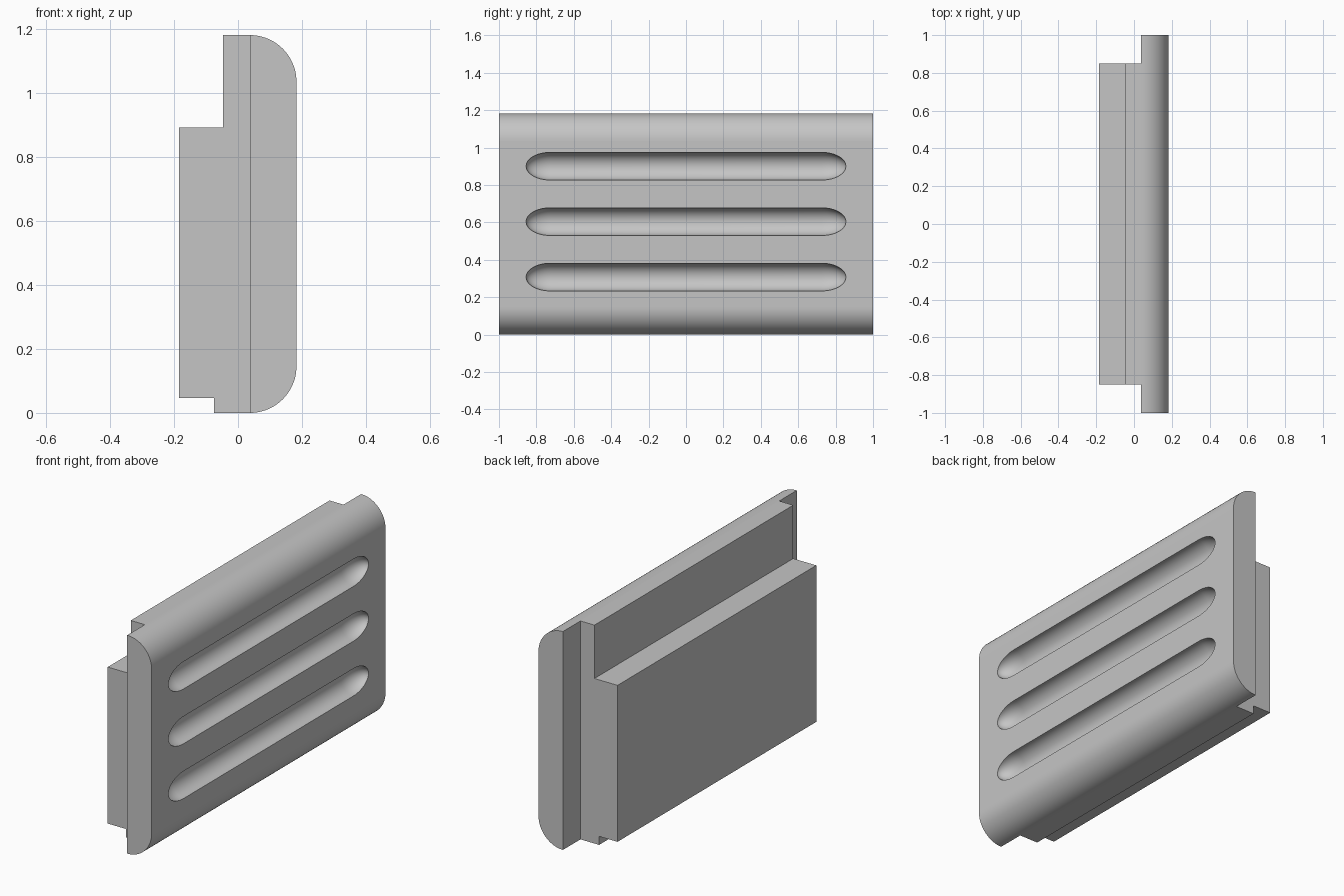
import bpy
import bmesh
import math
from mathutils import Matrix

default = bpy.data.objects.get("Cube")
if default:
    bpy.data.objects.remove(default, do_unlink=True)

# Plain grey for the whole model
grey = bpy.data.materials.new("plain grey")
grey.use_nodes = True
grey.diffuse_color = (0.56, 0.56, 0.56, 1)
grey.node_tree.nodes["Principled BSDF"].inputs["Base Color"].default_value = grey.diffuse_color

HEIGHT = 1.182
JOINT_X = 0.037     # where the panel meets its backing
FACE_X = 0.183
RADIUS = FACE_X - JOINT_X


def add_object(name, bm):
    bmesh.ops.recalc_face_normals(bm, faces=bm.faces)
    mesh = bpy.data.meshes.new(name)
    bm.to_mesh(mesh)
    bm.free()
    mesh.materials.append(grey)
    obj = bpy.data.objects.new(name, mesh)
    bpy.context.collection.objects.link(obj)
    return obj


def extrude_profile(name, points, half_length):
    """Extrude an (x, z) outline along y, centred."""
    bm = bmesh.new()
    face = bm.faces.new([bm.verts.new((x, -half_length, z)) for x, z in points])
    new = bmesh.ops.extrude_face_region(bm, geom=[face])["geom"]
    verts = [v for v in new if isinstance(v, bmesh.types.BMVert)]
    bmesh.ops.translate(bm, verts=verts, vec=(0, 2 * half_length, 0))
    return add_object(name, bm)


def arc(cx, cz, start, end, steps=24):
    angles = [math.radians(start + (end - start) * i / steps) for i in range(steps + 1)]
    return [(cx + RADIUS * math.cos(a), cz + RADIUS * math.sin(a)) for a in angles]


# Stepped backing block
extrude_profile("backing_block", [
    (JOINT_X, 0), (-0.075, 0), (-0.075, 0.046), (-0.185, 0.046),
    (-0.185, 0.893), (-0.047, 0.893), (-0.047, HEIGHT), (JOINT_X, HEIGHT)], 0.85)

# Front panel with rounded top and bottom edges
panel = extrude_profile(
    "front_panel",
    arc(JOINT_X, RADIUS, -90, 0) + arc(JOINT_X, HEIGHT - RADIUS, 0, 90), 1.0)

# Three long scooped grooves: round channels with stretched round ends
SCOOP, END, HALF = 0.074, 0.13, 0.855
for i in range(3):
    bm = bmesh.new()
    bmesh.ops.create_uvsphere(bm, u_segments=48, v_segments=24, radius=1,
                              matrix=Matrix.Rotation(math.pi / 2, 4, "X"))
    middle = [e for e in bm.edges if all(abs(v.co.y) < 1e-4 for v in e.verts)]
    bmesh.ops.split_edges(bm, edges=middle)
    for face in bm.faces:
        face.tag = face.calc_center_median().y > 0
    for v in bm.verts:
        side = 1 if v.link_faces[0].tag else -1
        v.co = (v.co.x * SCOOP, v.co.y * END + side * (HALF - END), v.co.z * SCOOP)
    rim = [e for e in bm.edges if e.is_boundary]
    bmesh.ops.bridge_loops(bm, edges=rim)
    cutter = add_object("groove_cutter", bm)
    cutter.location = (FACE_X, 0, 0.307 + 0.2965 * i)
    cutter.hide_render = True
    bpy.context.view_layer.update()
    cut = panel.modifiers.new("groove", "BOOLEAN")
    cut.operation = "DIFFERENCE"
    cut.solver = "EXACT"
    cut.object = cutter
    bpy.context.view_layer.objects.active = panel
    bpy.ops.object.modifier_apply(modifier=cut.name)
    bpy.data.objects.remove(cutter, do_unlink=True)

# Smooth the curves, keep the flat faces flat
bpy.ops.object.select_all(action="DESELECT")
panel.select_set(True)
bpy.context.view_layer.objects.active = panel
bpy.ops.object.shade_smooth_by_angle(angle=math.radians(30))
for poly in panel.data.polygons:
    if max(abs(c) for c in poly.normal) > 0.9999:
        poly.use_smooth = False
